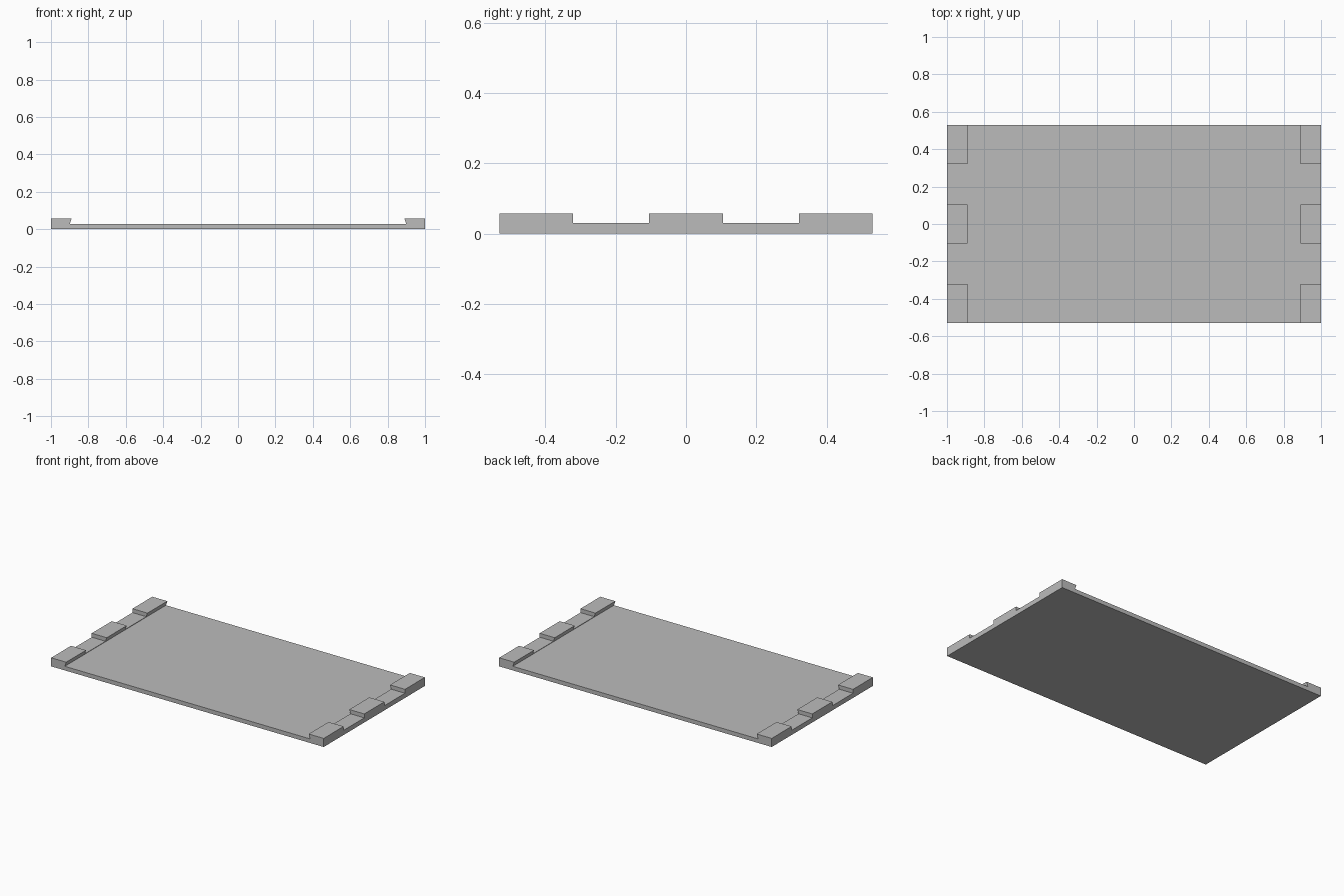
import bpy
import bmesh

cube = bpy.data.objects.get("Cube")
if cube:
    bpy.data.objects.remove(cube, do_unlink=True)

HALF_X, HALF_Y = 1.0, 0.53
SLAB_TOP, RAIL_TOP, BLOCK_TOP = 0.027, 0.031, 0.057
LIP_X, ROOT_X = 0.89, 0.9  # undercut inner side: lip at the top, root on the slab

grey = bpy.data.materials.new("plain_grey")
grey.use_nodes = True
colour = (0.5, 0.5, 0.5, 1)
grey.diffuse_color = colour
grey.node_tree.nodes["Principled BSDF"].inputs["Base Color"].default_value = colour


def prism(name, profile, y0, y1, mirrored=False):
    """Extrude an x-z profile from y0 to y1, optionally mirrored across x = 0."""
    bm = bmesh.new()
    face = bm.faces.new([bm.verts.new((x, y0, z)) for x, z in profile])
    ext = bmesh.ops.extrude_face_region(bm, geom=[face])
    verts = [v for v in ext["geom"] if isinstance(v, bmesh.types.BMVert)]
    bmesh.ops.translate(bm, verts=verts, vec=(0, y1 - y0, 0))
    bmesh.ops.recalc_face_normals(bm, faces=bm.faces)
    mesh = bpy.data.meshes.new(name)
    bm.to_mesh(mesh)
    bm.free()
    mesh.materials.append(grey)
    obj = bpy.data.objects.new(name, mesh)
    bpy.context.collection.objects.link(obj)
    if mirrored:
        obj.modifiers.new("mirror", "MIRROR").use_axis[0] = True
    return obj


def inner_x(z):
    """Position of the slanted inner side at height z."""
    t = (z - SLAB_TOP) / (BLOCK_TOP - SLAB_TOP)
    return ROOT_X + (LIP_X - ROOT_X) * t


def end_profile(z0, z1):
    return [(HALF_X, z0), (HALF_X, z1), (inner_x(z1), z1), (inner_x(z0), z0)]


# Flat base slab
prism("base_slab", [(-HALF_X, 0), (HALF_X, 0), (HALF_X, SLAB_TOP), (-HALF_X, SLAB_TOP)],
      -HALF_Y, HALF_Y)

# Low rail along each short end
prism("end_rails", end_profile(SLAB_TOP, RAIL_TOP), -HALF_Y, HALF_Y, mirrored=True)

# Three raised blocks on each rail
for label, y0, y1 in (("front", -HALF_Y, -0.322),
                      ("middle", -0.105, 0.105),
                      ("back", 0.322, HALF_Y)):
    prism(label + "_blocks", end_profile(RAIL_TOP, BLOCK_TOP), y0, y1, mirrored=True)
